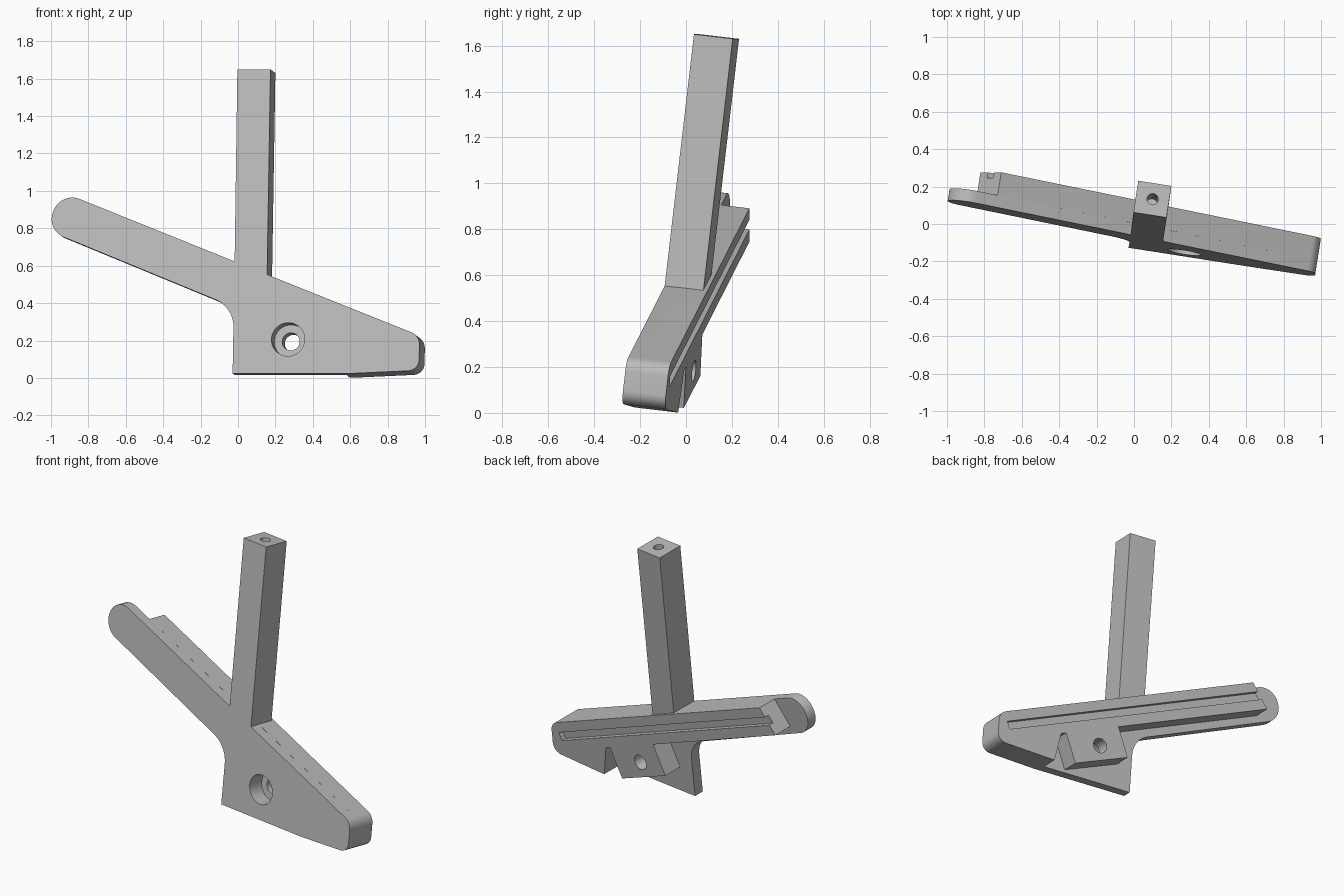
import bpy, bmesh, math
from mathutils import Matrix, Vector

if "Cube" in bpy.data.objects:
    bpy.data.objects.remove(bpy.data.objects["Cube"], do_unlink=True)

# Single grey material
grey = bpy.data.materials.new("plain_grey")
grey.use_nodes = True
GREY = (0.5, 0.5, 0.5, 1)
grey.diffuse_color = GREY
grey.node_tree.nodes["Principled BSDF"].inputs["Base Color"].default_value = GREY

# The whole bracket leans back and turns slightly: local x across, y depth, z up
FRAME = (Matrix.Translation((-0.029, -0.127, 0.024))
         @ Matrix.Rotation(math.radians(-8.9), 4, 'Z')
         @ Matrix.Rotation(math.radians(-6.7), 4, 'X'))
SLOPE = 0.398          # fall of the diagonal arm
TOP = 0.603            # arm top edge height at x = 0
PLATE, DEPTH = 0.065, 0.19
HOLE = (0.297, 0.183)


def arm_line(x, drop=0.0):
    """Point on a line parallel to the arm's top edge."""
    return (x, TOP - SLOPE * x - drop)


def rounded(corners, steps=10):
    """Outline points; a corner given with a third value is filleted by it."""
    pts = []
    for i, c in enumerate(corners):
        p = Vector(c[:2])
        if len(c) < 3:
            pts.append(p)
            continue
        a = (Vector(corners[i - 1][:2]) - p).normalized()
        b = (Vector(corners[(i + 1) % len(corners)][:2]) - p).normalized()
        half = a.angle(b) / 2
        centre = p + (a + b).normalized() * (c[2] / math.sin(half))
        start = p + a * (c[2] / math.tan(half)) - centre
        end = p + b * (c[2] / math.tan(half)) - centre
        sweep = start.angle_signed(end)
        for k in range(steps + 1):
            t = -sweep * k / steps
            pts.append(centre + Matrix.Rotation(t, 2) @ start)
    return pts


def finish(name, bm):
    bmesh.ops.recalc_face_normals(bm, faces=bm.faces)
    mesh = bpy.data.meshes.new(name)
    bm.to_mesh(mesh)
    bm.free()
    mesh.materials.append(grey)
    ob = bpy.data.objects.new(name, mesh)
    bpy.context.collection.objects.link(ob)
    ob.matrix_world = FRAME
    return ob


def prism(name, corners, near, far):
    """Extrude an outline from depth near to depth far."""
    bm = bmesh.new()
    face = bm.faces.new([bm.verts.new((p[0], near, p[1])) for p in rounded(corners)])
    new = bmesh.ops.extrude_face_region(bm, geom=[face])["geom"]
    bmesh.ops.translate(bm, vec=(0, far - near, 0),
                        verts=[g for g in new if isinstance(g, bmesh.types.BMVert)])
    return finish(name, bm)


def rod(name, radius, length, place):
    bm = bmesh.new()
    bmesh.ops.create_cone(bm, cap_ends=True, segments=40, radius1=radius,
                          radius2=radius, depth=length, matrix=place)
    return finish(name, bm)


def bore(name, radius, near, far):
    place = (Matrix.Translation((HOLE[0], (near + far) / 2, HOLE[1]))
             @ Matrix.Rotation(math.pi / 2, 4, 'X'))
    return rod(name, radius, far - near, place)


def cut(ob, cutters):
    bpy.context.view_layer.update()
    bpy.context.view_layer.objects.active = ob
    for c in cutters:
        c.hide_render = True
        mod = ob.modifiers.new("cut", 'BOOLEAN')
        mod.operation, mod.solver, mod.object = 'DIFFERENCE', 'EXACT', c
        bpy.ops.object.modifier_apply(modifier=mod.name)


# Right end shared by the front plate and the thick backing
right_end = [(1.008, 0.204, 0.07), (1.008, 0.017, 0.06), (0.637, 0)]

# Thin front plate with round arm tip and filleted inner corner
front_plate = prism("front_plate", [
    (-0.945, 0.979, 0.106), arm_line(0), arm_line(0.177), *right_end,
    (0, 0), (0, 0.357, 0.16), (-1.025, 0.774, 0.106)], 0, PLATE)

# Thick backing: rail, foot at the right, and the boss around the hole
back_rail = prism("back_rail", [
    arm_line(-0.735), *right_end, (0.605, 0), (0.572, 0.185), (0.538, 0.2),
    (0.46, 0.02), (0.1, 0.16), (0.178, 0.342), (-0.845, 0.75)], PLATE, DEPTH)

# Upright square post
post = prism("post", [arm_line(0), arm_line(0.177), (0.175, 1.637), (-0.004, 1.637)],
             0, 0.172)

# Cutters: counterbore, through hole, rail groove, post hole
counterbore = bore("counterbore_cutter", 0.09, -0.1, 0.1)
through = bore("through_cutter", 0.047, -0.1, 0.3)
groove = prism("groove_cutter", [arm_line(-1, 0.065), arm_line(0.95, 0.065),
                                 arm_line(0.93, 0.12), arm_line(-1, 0.12)], 0.16, 0.25)
post_hole = rod("post_hole_cutter", 0.03, 0.4, Matrix.Translation((0.087, 0.086, 1.6)))

cut(front_plate, [counterbore])
cut(back_rail, [counterbore, through, groove])
cut(post, [post_hole])
for c in (counterbore, through, groove, post_hole):
    bpy.data.objects.remove(c, do_unlink=True)

# Smooth the rounded sides, keep the edges sharp
for ob in (front_plate, back_rail, post):
    bpy.ops.object.select_all(action='DESELECT')
    ob.select_set(True)
    bpy.context.view_layer.objects.active = ob
    bpy.ops.object.shade_smooth_by_angle(angle=math.radians(25))
